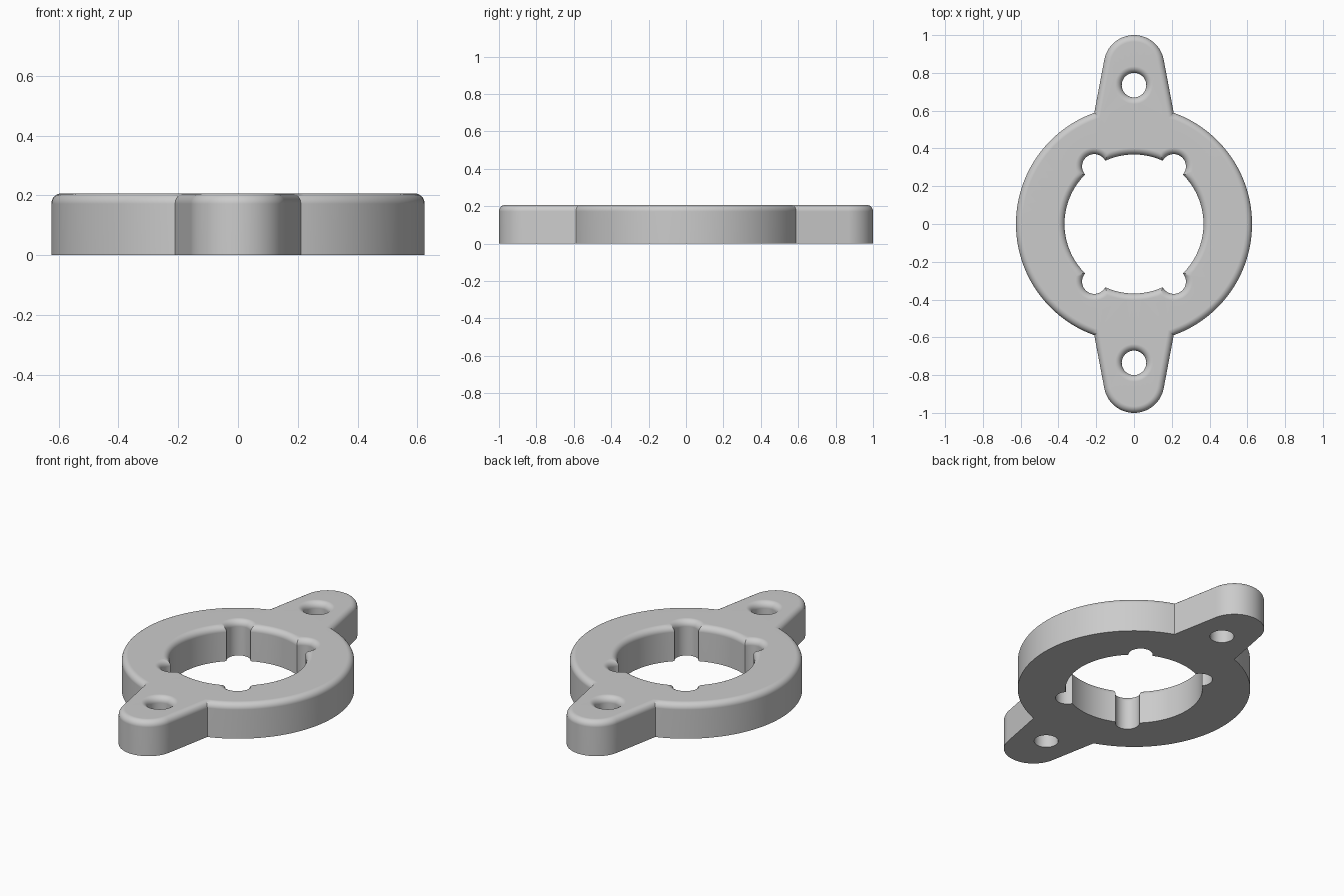
import bpy, bmesh
from math import sin, cos, pi, radians, sqrt, atan2, acos
from mathutils import Vector

HEIGHT, FILLET, STEPS = 0.207, 0.035, 8
RING_R, BORE_R = 0.625, 0.368
LUG_Y, LUG_R, LUG_TILT = 0.84, 0.16, radians(10.7)
BOLT_Y, BOLT_R = 0.735, 0.065
NOTCH, NOTCH_R = Vector((0.21, 0.305)), 0.065

if "Cube" in bpy.data.objects:
    bpy.data.objects.remove(bpy.data.objects["Cube"])


def arc(center, r, a0, a1, n):
    """n + 1 points along an arc, both ends included"""
    return [Vector((center[0] + r * cos(a0 + (a1 - a0) * i / n),
                    center[1] + r * sin(a0 + (a1 - a0) * i / n))) for i in range(n + 1)]


def outer_outline(d):
    """Ring with two tapered lugs, inset by d"""
    r, lug_r = RING_R - d, LUG_R - d
    start = Vector((lug_r * cos(LUG_TILT), LUG_Y + lug_r * sin(LUG_TILT)))
    u = Vector((sin(LUG_TILT), -cos(LUG_TILT)))
    b = start.dot(u)
    joint = start + u * (-b - sqrt(b * b - start.length_squared + r * r))
    a = atan2(joint.y, joint.x)
    half = arc((0, 0), r, -a, a, 56) + arc((0, LUG_Y), lug_r, LUG_TILT, pi - LUG_TILT, 28)
    return half + [-p for p in half]


def bore_outline(d):
    """Central bore with four round notches, grown by d"""
    r, nr, dist = BORE_R + d, NOTCH_R + d, NOTCH.length
    main = acos((r * r + dist * dist - nr * nr) / (2 * r * dist))
    side = acos((nr * nr + dist * dist - r * r) / (2 * nr * dist))
    tilt = atan2(NOTCH.y, NOTCH.x)
    angles = [tilt, pi - tilt, pi + tilt, 2 * pi - tilt, 2 * pi + tilt]
    pts = []
    for a, following in zip(angles, angles[1:]):
        center = (dist * cos(a), dist * sin(a))
        pts += arc(center, nr, a - pi + side, a + pi - side, 20)
        pts += arc((0, 0), r, a + main, following - main, 20)[1:-1]
    return pts


def bolt_outline(y):
    return lambda d: arc((0, y), BOLT_R + d, 0, 2 * pi, 40)[:-1]


# Wall levels: straight side, then a quarter-round up to the top face
levels = [(0, 0)]
for i in range(STEPS + 1):
    t = pi / 2 * i / STEPS
    levels.append((FILLET * (1 - cos(t)), HEIGHT - FILLET * (1 - sin(t))))

bm = bmesh.new()
rims = {0: [], len(levels) - 1: []}
for outline in (outer_outline, bore_outline, bolt_outline(BOLT_Y), bolt_outline(-BOLT_Y)):
    loops = [[bm.verts.new((p.x, p.y, z)) for p in outline(d)] for d, z in levels]
    for low, high in zip(loops, loops[1:]):
        for i in range(len(low)):
            j = (i + 1) % len(low)
            bm.faces.new((low[i], low[j], high[j], high[i]))
    for k in rims:
        loop = loops[k]
        rims[k] += [bm.edges.get((loop[i - 1], loop[i])) for i in range(len(loop))]

# Flat top and bottom faces, with the holes left open
for edges in rims.values():
    bmesh.ops.triangle_fill(bm, use_beauty=True, use_dissolve=False, edges=edges)
bmesh.ops.recalc_face_normals(bm, faces=bm.faces[:])

mesh = bpy.data.meshes.new("mounting_ring")
bm.to_mesh(mesh)
bm.free()
ring = bpy.data.objects.new("mounting_ring", mesh)
bpy.context.collection.objects.link(ring)

# Plain grey
grey = bpy.data.materials.new("plain_grey")
grey.use_nodes = True
color = (0.6, 0.6, 0.6, 1)
grey.diffuse_color = color
grey.node_tree.nodes["Principled BSDF"].inputs["Base Color"].default_value = color
mesh.materials.append(grey)

# Smooth walls with crisp corners, and evenly shaded flats
bpy.context.view_layer.objects.active = ring
ring.select_set(True)
bpy.ops.object.shade_smooth_by_angle(angle=radians(30))
weighted = ring.modifiers.new("even_flats", 'WEIGHTED_NORMAL')
weighted.keep_sharp = True
